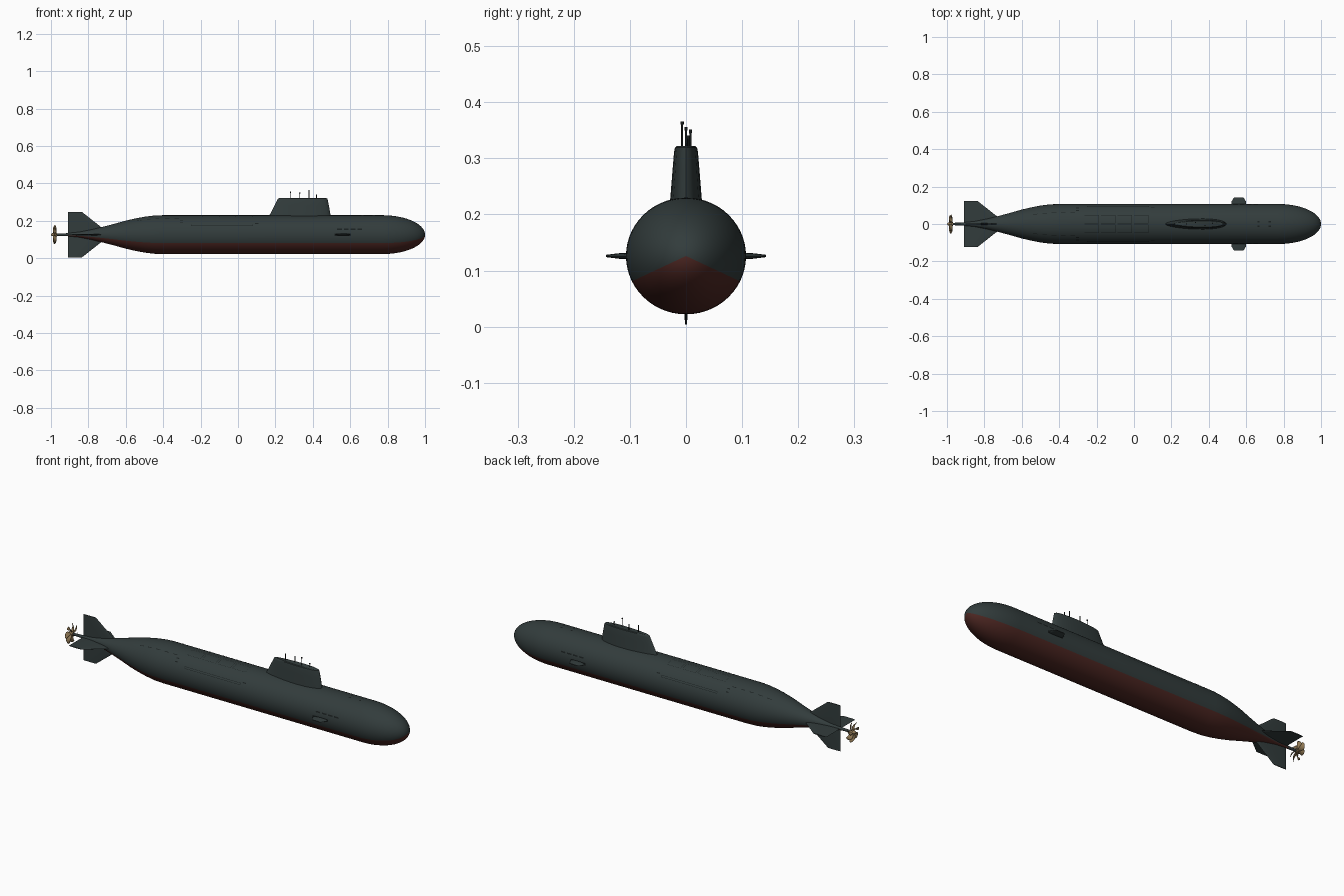
import bpy, bmesh
from math import sin, cos, pi, radians, sqrt
from mathutils import Matrix, Vector

cube = bpy.data.objects.get("Cube")
if cube:
    bpy.data.objects.remove(cube)

AXIS = 0.126           # height of the hull centreline
RY, RZ = 0.107, 0.104  # hull half width and half height


def material(name, rgb):
    m = bpy.data.materials.new(name)
    m.use_nodes = True
    m.diffuse_color = (*rgb, 1)
    b = m.node_tree.nodes["Principled BSDF"]
    b.inputs["Base Color"].default_value = (*rgb, 1)
    b.inputs["Roughness"].default_value = 0.7
    return m


GREEN = material("dark_green_grey", (0.032, 0.045, 0.045))
RED = material("antifouling_red", (0.075, 0.02, 0.016))
BLACK = material("slot_black", (0.010, 0.014, 0.014))
BRASS = material("propeller_brass", (0.28, 0.19, 0.09))


def finish(name, bm, *mats, angle=35):
    bmesh.ops.recalc_face_normals(bm, faces=bm.faces)
    me = bpy.data.meshes.new(name)
    bm.to_mesh(me)
    bm.free()
    for m in mats:
        me.materials.append(m)
    ob = bpy.data.objects.new(name, me)
    bpy.context.collection.objects.link(ob)
    bpy.ops.object.select_all(action="DESELECT")
    bpy.context.view_layer.objects.active = ob
    ob.select_set(True)
    bpy.ops.object.shade_smooth_by_angle(angle=radians(angle))
    return ob


def skin(bm, rings, caps=True):
    """Join closed rings of points into a tube."""
    vs = [[bm.verts.new(p) for p in ring] for ring in rings]
    n = len(vs[0])
    for a, b in zip(vs, vs[1:]):
        for i in range(n):
            j = (i + 1) % n
            bm.faces.new((a[i], a[j], b[j], b[i]))
    if caps:
        bm.faces.new(vs[0])
        bm.faces.new(vs[-1])


# Hull outline: station and fraction of full radius, with an elliptical bow
TAIL = [(-0.93, 0.06), (-0.85, 0.14), (-0.78, 0.27), (-0.72, 0.41), (-0.66, 0.56),
        (-0.6, 0.72), (-0.55, 0.83), (-0.5, 0.92), (-0.45, 0.98), (-0.4, 1.0)]
BOW = [(0.77 + 0.23 * sin(t * pi / 36), cos(t * pi / 36)) for t in range(18)] + [(1.0, 0.005)]
OUTLINE = TAIL + BOW


def hull_point(x, angle, lift=0.0):
    """Point on the hull; angle runs from the +y side up to the deck."""
    for (x0, f0), (x1, f1) in zip(OUTLINE, OUTLINE[1:]):
        if x0 <= x <= x1:
            f = f0 + (f1 - f0) * (x - x0) / (x1 - x0)
            break
    return Vector((x, cos(angle) * (RY * f + lift), AXIS + sin(angle) * (RZ * f + lift)))


# Hull, with the underside painted below a constant angle
SEG = 56
bm = bmesh.new()
skin(bm, [[hull_point(x, 2 * pi * i / SEG) for i in range(SEG)] for x, f in OUTLINE])
for f in bm.faces:
    c = f.calc_center_median()
    f.material_index = int((c.z - AXIS) / RZ < -0.48 * abs(c.y) / RY - 1e-4)
finish("hull", bm, GREEN, RED)


def section(x0, x1, half, height, n=24):
    """Streamlined section, blunt forward and finer aft."""
    mid, c = (x0 + x1) / 2, (x1 - x0) / 2
    return [Vector((mid + c * cos(t), half * sin(t) * (1 + 0.2 * cos(t)), height))
            for t in (2 * pi * i / n for i in range(n))]


def blade(name, sections, turn=0):
    """Loft sections outward from the centreline, turned about it."""
    place = Matrix.Translation((0, 0, AXIS)) @ Matrix.Rotation(radians(turn), 4, "X")
    bm = bmesh.new()
    skin(bm, [[place @ p for p in section(*s)] for s in sections])
    return finish(name, bm, GREEN)


# Sail with a rounded top edge
blade("sail", [(0.155, 0.497, 0.029, 0.085), (0.172, 0.494, 0.027, 0.11),
               (0.195, 0.486, 0.0235, 0.155), (0.21, 0.48, 0.021, 0.185),
               (0.214, 0.477, 0.0195, 0.193), (0.222, 0.47, 0.016, 0.196)])

# Cross-shaped tail fins and forward diving planes
for name, turn in (("upper_rudder", 0), ("left_stern_plane", -90),
                   ("lower_rudder", 180), ("right_stern_plane", 90)):
    blade(name, [(-0.91, -0.69, 0.004, 0.005), (-0.91, -0.735, 0.004, 0.043),
                 (-0.91, -0.835, 0.002, 0.122)], turn)
for name, turn in (("left_diving_plane", -90), ("right_diving_plane", 90)):
    blade(name, [(0.52, 0.6, 0.006, 0.09), (0.52, 0.6, 0.005, 0.118),
                 (0.535, 0.585, 0.002, 0.143)], turn)


def patch(bm, x0, x1, a0, a1, lift=0.0008):
    """Thin plate lying on the hull between two stations and two angles."""
    cols = max(1, int(abs(a1 - a0) / 5))
    rows = max(1, int((x1 - x0) / 0.05))
    grid = [[bm.verts.new(hull_point(x0 + (x1 - x0) * r / rows,
                                     radians(a0 + (a1 - a0) * c / cols), lift))
             for c in range(cols + 1)] for r in range(rows + 1)]
    for p, q in zip(grid, grid[1:]):
        for c in range(cols):
            bm.faces.new((p[c], p[c + 1], q[c + 1], q[c]))


def frame(bm, x0, x1, a0, a1, w=0.0025):
    """Outline of a hatch or panel."""
    d = w / 0.105 * 180 / pi
    patch(bm, x0, x1, a0, a0 + d)
    patch(bm, x0, x1, a1 - d, a1)
    patch(bm, x0, x0 + w, a0, a1)
    patch(bm, x1 - w, x1, a0, a1)


# Deck hatches, side panels, slots and vents, drawn on both sides
hatches, panels, slots = bmesh.new(), bmesh.new(), bmesh.new()
for side in (1, -1):
    def ang(a):
        return a if side > 0 else 180 - a

    def span(a0, a1):
        return sorted((ang(a0), ang(a1)))

    for i in range(4):
        x = -0.265 + 0.088 * i
        frame(hatches, x, x + 0.078, *span(64, 88), w=0.0015)
    frame(panels, -0.25, 0.08, *span(26, 32), w=0.002)
    for i in range(4):
        patch(slots, 0.53 + 0.036 * i, 0.556 + 0.036 * i, *span(14, 18))
    patch(slots, 0.515, 0.605, *span(-4, 4))
    for i in range(5):
        patch(slots, -0.54 + 0.05 * i, -0.515 + 0.05 * i, *span(55, 57))
    for a in (36, 46):
        patch(slots, -0.31, -0.295, *span(a, a + 3))
    patch(slots, 0.09, 0.11, *span(33, 36))
    for x in (0.66, 0.72):
        patch(slots, x, x + 0.012, *span(82, 86))
finish("deck_hatch_outlines", hatches, BLACK)
finish("side_panel_outlines", panels, BLACK)
finish("slots_and_vents", slots, BLACK)


def rod(name, stations, centre, mat, along_x=False, n=12):
    """Turned part from (position, radius) stations."""
    bm = bmesh.new()
    rings = []
    for h, r in stations:
        ring = [(r * cos(2 * pi * i / n), r * sin(2 * pi * i / n)) for i in range(n)]
        rings.append([Vector((h, u, v) if along_x else (u, v, h)) + Vector(centre) for u, v in ring])
    skin(bm, rings)
    return finish(name, bm, mat)


# Masts with thicker heads
for name, x, y, top in (("aft_mast", 0.28, 0, 0.356), ("radio_mast", 0.33, 0.008, 0.351),
                        ("periscope", 0.38, -0.007, 0.366), ("forward_mast", 0.42, 0.004, 0.341)):
    rod(name, [(0.31, 0.0018), (top - 0.007, 0.0018), (top - 0.005, 0.003), (top, 0.003)],
        (x, y, 0), BLACK)

# Propeller shaft, hub and swept blades
rod("propeller_shaft", [(-0.985, 0.006), (-0.9, 0.008)], (0, 0, AXIS), GREEN, True)
rod("propeller_hub", [(-1.0, 0.002), (-0.995, 0.007), (-0.985, 0.01), (-0.968, 0.01)],
    (0, 0, AXIS), BRASS, True, 20)
bm = bmesh.new()
COUNT = 7
for k in range(COUNT):
    rows = []
    for s in range(9):
        t = s / 8
        r = 0.008 + 0.043 * t
        chord = 0.005 + 0.011 * sqrt(max(0, sin(pi * t ** 1.2))) * (1 - 0.3 * t)
        mid = 2 * pi * k / COUNT + 0.55 * t * t
        pitch = radians(55 - 25 * t)
        row = []
        for c in (-1, -0.5, 0, 0.5, 1):
            a = mid + c * chord * cos(pitch) / r * (0.4 + 0.6 * t)
            row.append(bm.verts.new((-0.98 + c * chord * sin(pitch),
                                     r * cos(a), AXIS + r * sin(a))))
        rows.append(row)
    for p, q in zip(rows, rows[1:]):
        for c in range(4):
            bm.faces.new((p[c], p[c + 1], q[c + 1], q[c]))
blades = finish("propeller_blades", bm, BRASS)
mod = blades.modifiers.new("thickness", "SOLIDIFY")
mod.thickness = 0.0015
mod.offset = 0
